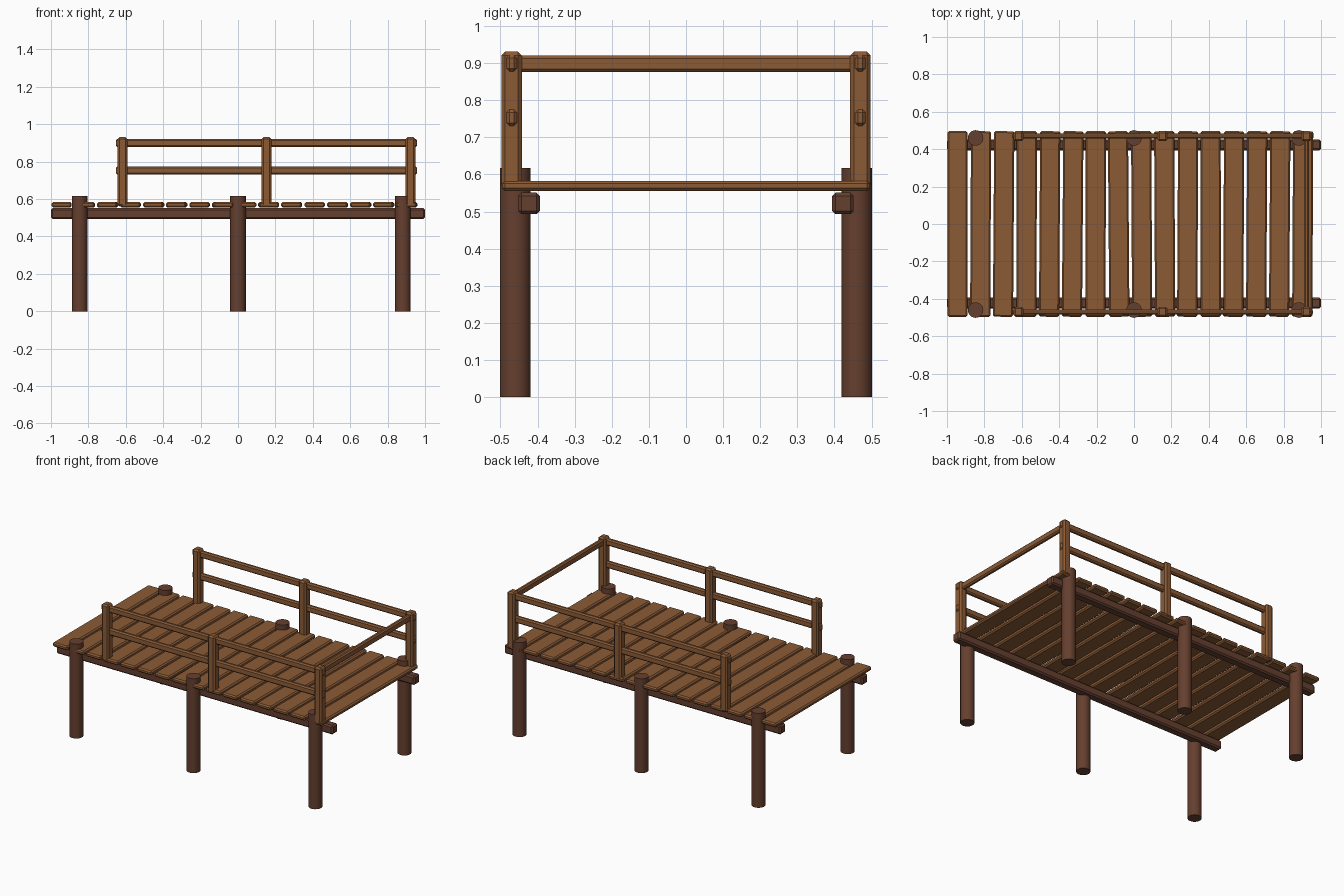
import bpy
import random
from mathutils import Matrix
import bmesh

random.seed(4)

if "Cube" in bpy.data.objects:
    bpy.data.objects.remove(bpy.data.objects["Cube"], do_unlink=True)


def make_material(name, rgb):
    mat = bpy.data.materials.new(name)
    mat.use_nodes = True
    mat.diffuse_color = (*rgb, 1)
    mat.node_tree.nodes["Principled BSDF"].inputs["Base Color"].default_value = (*rgb, 1)
    return mat


light_wood = make_material("warm_plank_wood", (0.26, 0.105, 0.037))
dark_wood = make_material("dark_pile_wood", (0.13, 0.05, 0.028))


def add_object(name, bm, location, material):
    mesh = bpy.data.meshes.new(name)
    bm.to_mesh(mesh)
    bm.free()
    mesh.materials.append(material)
    obj = bpy.data.objects.new(name, mesh)
    obj.location = location
    bpy.context.collection.objects.link(obj)
    return obj


def timber(name, size, location, material, bevel, yaw=0):
    """A squared timber with chamfered edges."""
    bm = bmesh.new()
    bmesh.ops.create_cube(bm, size=1)
    bmesh.ops.scale(bm, vec=size, verts=bm.verts)
    bmesh.ops.bevel(bm, geom=bm.edges[:], offset=bevel, segments=1,
                    affect='EDGES', profile=0.5)
    obj = add_object(name, bm, location, material)
    obj.rotation_euler.z = yaw
    return obj


def pile(name, radius, height, location):
    """A round upright log standing on the ground."""
    bm = bmesh.new()
    bmesh.ops.create_cone(bm, cap_ends=True, segments=24, radius1=radius,
                          radius2=radius, depth=height,
                          matrix=Matrix.Translation((0, 0, height / 2)))
    for face in bm.faces:
        face.smooth = len(face.verts) == 4
    for edge in bm.edges:
        edge.smooth = all(len(f.verts) == 4 for f in edge.link_faces)
    return add_object(name, bm, location, dark_wood)


# Deck planks, laid slightly unevenly
for i in range(16):
    yaw = random.uniform(-0.009, 0.009) if i else 0
    timber(f"deck_plank_{i + 1}", (0.108, 0.992, 0.028),
           (-0.943 + i * 0.123, 0, 0.569), light_wood, 0.008, yaw)

# Both long sides: beam, piles, rail posts and rails
for side, y in (("front", -1), ("back", 1)):
    timber(f"{side}_beam", (2, 0.058, 0.058), (0, y * 0.423, 0.522), dark_wood, 0.009)
    for i, x in enumerate((-0.847, 0, 0.882)):
        pile(f"{side}_pile_{i + 1}", 0.0415, 0.617, (x, y * 0.46, 0))
    for i, x in enumerate((-0.617, 0.152, 0.922)):
        timber(f"{side}_rail_post_{i + 1}", (0.052, 0.055, 0.37),
               (x, y * 0.47, 0.746), light_wood, 0.01)
    for label, z in (("upper", 0.9), ("lower", 0.753)):
        timber(f"{side}_{label}_rail", (1.61, 0.028, 0.044),
               (0.152, y * 0.47, z), light_wood, 0.008)

# Rail across the closed end
timber("end_rail", (0.028, 0.96, 0.044), (0.922, 0, 0.898), light_wood, 0.008)
